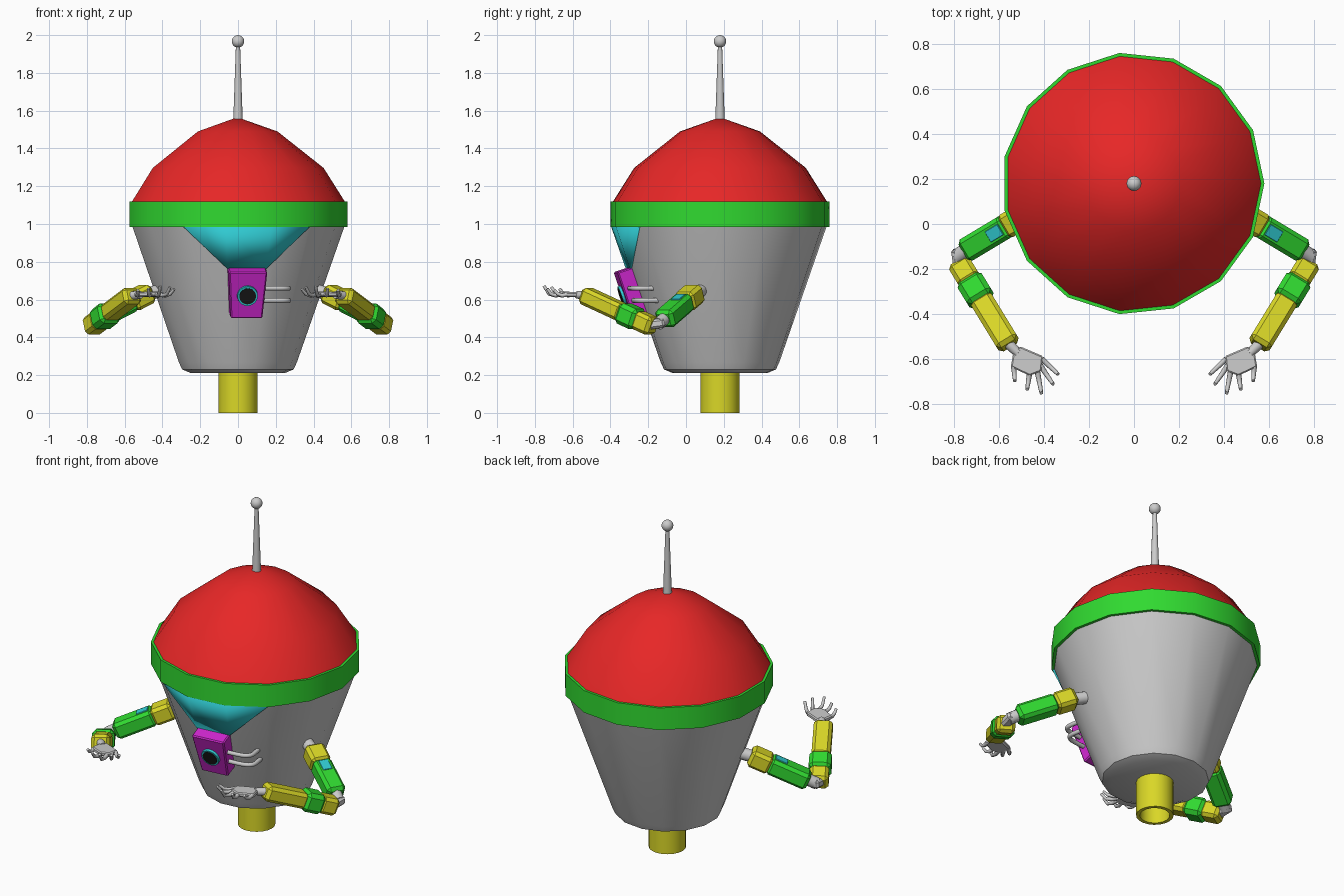
import bpy, bmesh, math
from mathutils import Vector as V, Matrix

if "Cube" in bpy.data.objects:
    bpy.data.objects.remove(bpy.data.objects["Cube"])

COL = {"red": (.8, .02, .02), "green": (.03, .7, .03), "teal": (.03, .6, .65),
       "yellow": (.7, .68, .02), "purple": (.62, .02, .62), "black": (.01, .01, .01)}
MATS = {}
for k, c in COL.items():
    MATS[k] = bpy.data.materials.new(k)
    MATS[k].diffuse_color = (*c, 1)
CX, CY = -.004, .18


def link(name, data, mat=None):
    ob = bpy.data.objects.new(name, data)
    bpy.context.collection.objects.link(ob)
    if mat:
        data.materials.append(MATS[mat])
    return ob


def finish(name, bm, mat=None):
    bmesh.ops.recalc_face_normals(bm, faces=bm.faces)
    me = bpy.data.meshes.new(name)
    bm.to_mesh(me)
    bm.free()
    return link(name, me, mat)


def lathe(name, prof, n, mat=None, cx=0):
    """Spin an (r, z) profile round the vertical body axis."""
    bm = bmesh.new()
    vs = [bm.verts.new((r, 0, z)) for r, z in prof]
    es = [bm.edges.new(p) for p in zip(vs, vs[1:])]
    bmesh.ops.spin(bm, geom=vs + es, axis=(0, 0, 1), cent=(0, 0, 0), steps=n, angle=2 * math.pi)
    bmesh.ops.remove_doubles(bm, verts=bm.verts, dist=.0005)
    bmesh.ops.translate(bm, verts=bm.verts, vec=(cx, CY, 0))
    return finish(name, bm, mat)


def frame(a, b):
    """Axes with z along a-b and y facing upwards."""
    d = (b - a).normalized()
    x = d.cross(V((0, 0, 1))).normalized()
    y = x.cross(d)
    m = Matrix((x, y, d)).transposed().to_4x4()
    m.translation = (a + b) / 2
    return m


def bar(name, a, b, w, h, mat=None, bev=.018):
    """Chamfered box running from a to b."""
    a, b = V(a), V(b)
    bm = bmesh.new()
    bmesh.ops.create_cube(bm, size=1)
    bmesh.ops.scale(bm, vec=(w, h, (b - a).length), verts=bm.verts)
    bmesh.ops.bevel(bm, geom=bm.edges[:], offset=bev, segments=1, affect='EDGES')
    bm.transform(frame(a, b))
    return finish(name, bm, mat)


def cyl(name, a, b, r1, r2, mat=None, n=16):
    a, b = V(a), V(b)
    bm = bmesh.new()
    bmesh.ops.create_cone(bm, cap_ends=True, segments=n, radius1=r1, radius2=r2, depth=(b - a).length)
    bm.transform(frame(a, b) if abs((b - a).x) + abs((b - a).y) > 1e-6
                 else Matrix.Translation((a + b) / 2))
    return finish(name, bm, mat)


def tube(name, pts, r, taper=1, kind='POLY'):
    cu = bpy.data.curves.new(name, 'CURVE')
    cu.dimensions = '3D'
    cu.bevel_depth, cu.bevel_resolution, cu.use_fill_caps = r, 2, True
    sp = cu.splines.new(kind)
    sp.points.add(len(pts) - 1)
    for i, p in enumerate(pts):
        sp.points[i].co = (*p, 1)
        sp.points[i].radius = 1 + (taper - 1) * i / (len(pts) - 1)
    if kind == 'NURBS':
        sp.use_endpoint_u, sp.order_u, sp.resolution_u = True, 3, 6
    return link(name, cu)


def on_body(deg, z, off=0):
    """Point on the tapered body wall."""
    r = .567 - .351 * (.985 - z) + off
    a = math.radians(deg)
    return V((CX + r * math.cos(a), CY + r * math.sin(a), z))


# body, rim, dome, foot, antenna
lathe("body", [(.572, 1.0), (.316, .268), (.298, .23), (.25, .21), (0, .21)], 15, cx=CX)
lathe("rim_band", [(.555, .985), (.584, .985), (.584, 1.12), (.56, 1.12), (.555, .985)], 15, "green", CX)
lathe("dome", [(.572, 1.115), (.457, 1.297), (.213, 1.49), (0, 1.565)], 15, "red", CX)
lathe("foot_pipe", [(.104, .22), (.104, 0), (.083, 0), (.083, .205), (0, .205)], 20, "yellow")
cyl("antenna_rod", (0, CY, 1.55), (0, CY, 1.95), .025, .011)
bm = bmesh.new()
bmesh.ops.create_uvsphere(bm, u_segments=20, v_segments=12, radius=.033)
bmesh.ops.translate(bm, verts=bm.verts, vec=(0, CY, 1.967))
finish("antenna_ball", bm)

# front window wrapped over three body facets
bm = bmesh.new()
p = [bm.verts.new(on_body(d, z, .006)) for d, z in
     ((-120, .99), (-96, .99), (-72, .99), (-48, .99), (-72, .765), (-96, .765))]
for f in ((0, 5, 1), (1, 5, 4, 2), (2, 4, 3)):
    bm.faces.new([p[i] for i in f])
win = finish("front_window", bm, "teal")
win.modifiers.new("thick", 'SOLIDIFY').thickness = .012
win.modifiers["thick"].offset = 0

# sensor box on the front facet, pushed out along the facet normal
a84 = math.radians(-84)
nrm = V((math.cos(a84), math.sin(a84), -.34)).normalized()
bm = bmesh.new()
back = [on_body(d, z, .0) for d, z in ((-96, .77), (-72, .77), (-72, .525), (-96, .525))]
lo = [bm.verts.new(q - nrm * .01) for q in back]
hi = [bm.verts.new(q + nrm * .08) for q in back]
bm.faces.new(lo)
bm.faces.new(hi)
for i in range(4):
    j = (i + 1) % 4
    bm.faces.new((lo[i], lo[j], hi[j], hi[i]))
bmesh.ops.bevel(bm, geom=bm.edges[:], offset=.007, segments=1, affect='EDGES')
finish("sensor_box", bm, "purple")
c = sum(back, V()) / 4 + nrm * .08
cyl("lens_ring", c - nrm * .01, c + nrm * .014, .056, .054, "teal", 24)
cyl("lens", c, c + nrm * .017, .044, .044, "black", 24)

# bent rods beside the sensor box
for z in (.66, .595):
    o = (.66 - z) * .33
    tube("side_rod", [(.11, -.30 + o, z), (.20, -.295 + o, z), (.265, -.275 + o, z),
                      (.272, -.22 + o, z), (.25, -.14 + o, z)], .013, kind='NURBS')

# arms, one per side
for s, side in ((1, "right"), (-1, "left")):
    def P(x, y, z):
        return V((s * x, y, z))

    def nm(t):
        return side + "_" + t

    S, E = P(.47, .05, .637), P(.75, -.118, .492)
    cyl(nm("shoulder_axle"), P(.39, .09, .655), S.lerp(E, .1), .035, .035)
    bar(nm("shoulder_block"), S, S.lerp(E, .36), .115, .105, "yellow")
    bar(nm("upper_arm"), S.lerp(E, .32), E, .11, .10, "green")
    m = frame(S, E)
    up = m.to_3x3().col[1] * .05
    bar(nm("arm_panel"), S.lerp(E, .38) + up, S.lerp(E, .58) + up, .055, .008, "teal", .002)

    # elbow hinge
    cyl(nm("elbow_pin"), E - P(.03, -.02, -.02), P(.785, -.145, .472), .034, .034)
    bar(nm("elbow_hinge"), P(.785, -.11, .478), P(.772, -.2, .465), .06, .05, None, .012)

    # forearm
    F, W = P(.78, -.172, .455), P(.555, -.54, .625)
    bar(nm("forearm_end"), F, F.lerp(W, .24), .105, .10, "yellow")
    bar(nm("forearm_sleeve"), F.lerp(W, .2), F.lerp(W, .47), .125, .115, "green", .022)
    bar(nm("forearm"), F.lerp(W, .43), W, .105, .092, "yellow")
    cyl(nm("wrist"), F.lerp(W, .97), P(.515, -.575, .625), .024, .02)

    # palm
    bm = bmesh.new()
    vs = [bm.verts.new(P(x, y, z)) for x, y, z in
          ((.535, -.56, .613), (.505, -.545, .613), (.405, -.588, .613),
           (.412, -.655, .617), (.465, -.675, .617), (.548, -.635, .613))]
    f = bm.faces.new(vs)
    g = bmesh.ops.extrude_face_region(bm, geom=[f])
    bmesh.ops.translate(bm, verts=[v for v in g["geom"] if isinstance(v, bmesh.types.BMVert)], vec=(0, 0, .026))
    bmesh.ops.bevel(bm, geom=bm.edges[:], offset=.006, segments=1, affect='EDGES')
    finish(nm("palm"), bm)

    # fingers and thumb
    for (bx, by), (tx, ty, tz) in (((.41, -.60), (.338, -.668, .655)), ((.418, -.628), (.36, -.712, .665)),
                                   ((.43, -.655), (.412, -.752, .672)), ((.465, -.665), (.475, -.735, .658)),
                                   ((.535, -.63), (.53, -.698, .65))):
        b, t = P(bx, by, .627), P(tx, ty, tz)
        k1, k2 = b.lerp(t, .38), b.lerp(t, .72)
        k1.z, k2.z = .622, .63
        tube(nm("finger"), [b, k1, k2, t], .0125, .65)

# smooth the round parts, keep chamfers crisp
for ob in bpy.context.collection.objects:
    ob.select_set(ob.type == 'MESH')
bpy.context.view_layer.objects.active = bpy.data.objects["body"]
bpy.ops.object.shade_smooth_by_angle()

for m in bpy.data.materials:
    if m.users and not m.is_grease_pencil:
        m.use_nodes = True
        m.node_tree.nodes["Principled BSDF"].inputs["Base Color"].default_value = m.diffuse_color
